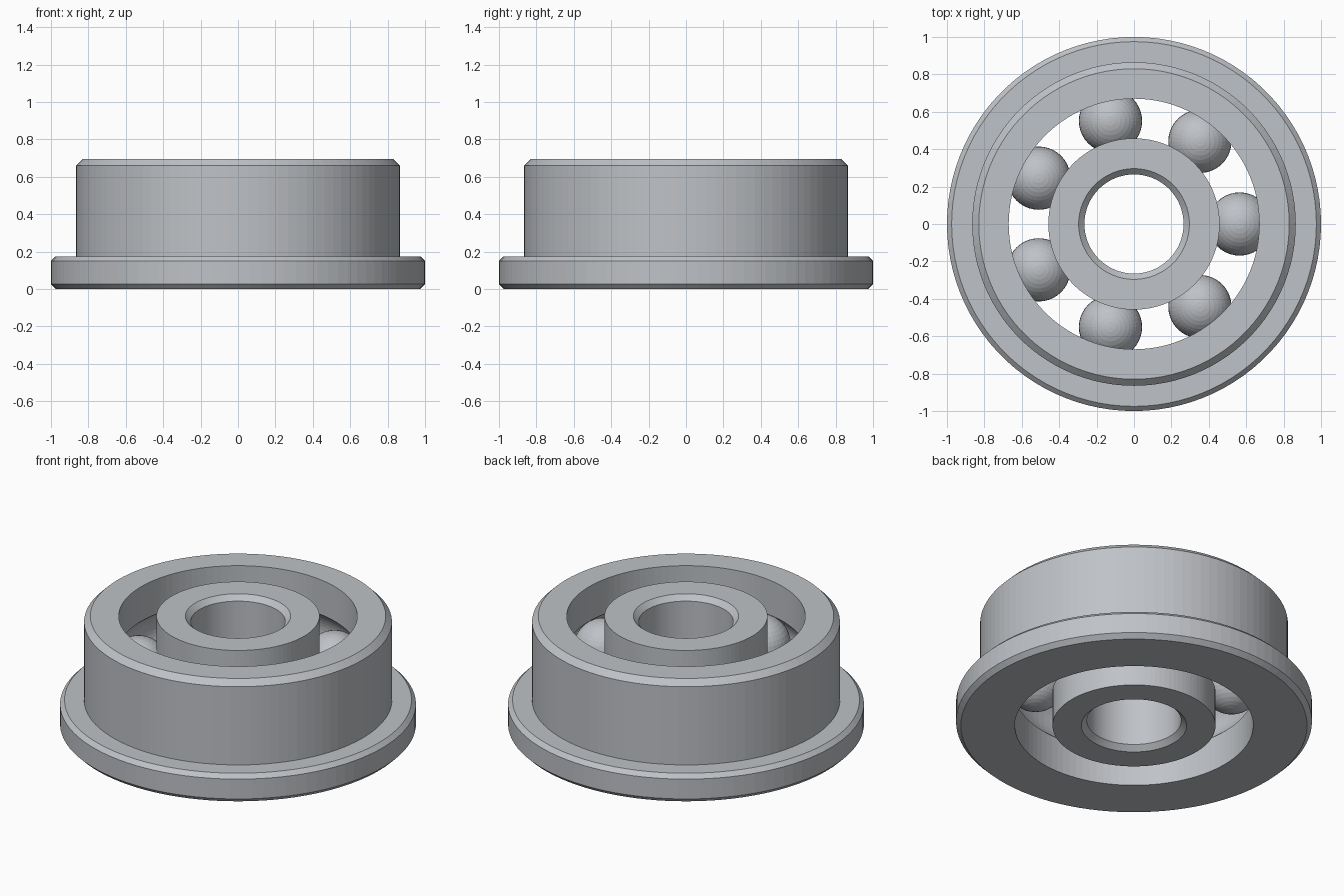
import bpy, bmesh, math

cube = bpy.data.objects.get("Cube")
if cube:
    bpy.data.objects.remove(cube)

HEIGHT = 0.695
MID = HEIGHT / 2
PITCH = 0.565      # radius of the circle of ball centres
BALL = 0.169
BALL_COUNT = 7
SEGMENTS = 100

steel = bpy.data.materials.new("brushed steel")
steel.use_nodes = True
colour = (0.52, 0.54, 0.57, 1)
steel.diffuse_color = colour
steel.node_tree.nodes["Principled BSDF"].inputs["Base Color"].default_value = colour


def add_object(name, bm):
    mesh = bpy.data.meshes.new(name)
    bmesh.ops.recalc_face_normals(bm, faces=bm.faces)
    bm.to_mesh(mesh)
    bm.free()
    mesh.materials.append(steel)
    obj = bpy.data.objects.new(name, mesh)
    bpy.context.collection.objects.link(obj)
    return obj


def lathe(name, profile):
    """Turn a closed (radius, height) profile around the z axis."""
    bm = bmesh.new()
    rings = []
    for i in range(SEGMENTS):
        a = math.tau * i / SEGMENTS
        rings.append([bm.verts.new((r * math.cos(a), r * math.sin(a), z)) for r, z in profile])
    n = len(profile)
    for i, ring in enumerate(rings):
        following = rings[(i + 1) % SEGMENTS]
        for j in range(n):
            k = (j + 1) % n
            bm.faces.new((ring[j], following[j], following[k], ring[k]))
    return add_object(name, bm)


def groove(wall, side, steps=14):
    """Arc of the ball track cut into a wall, from bottom to top."""
    half = math.acos(abs(wall - PITCH) / BALL)
    angles = [half * (2 * i / steps - 1) for i in range(steps + 1)]
    return [(PITCH + side * BALL * math.cos(a), MID + BALL * math.sin(a)) for a in angles]


# Flanged outer ring with chamfered rims and an inward-facing track
outer_bore = 0.67
lathe("outer_ring", [
    (outer_bore, HEIGHT), (0.83, HEIGHT), (0.865, 0.66), (0.865, 0.175),
    (0.975, 0.175), (1, 0.15), (1, 0.027), (0.973, 0), (outer_bore, 0),
] + groove(outer_bore, 1))

# Inner ring with a chamfered bore and an outward-facing track
inner_wall = 0.458
lathe("inner_ring", [
    (inner_wall, HEIGHT), (0.296, HEIGHT), (0.265, HEIGHT - 0.031),
    (0.265, 0.031), (0.296, 0), (inner_wall, 0),
] + groove(inner_wall, -1))

# Balls evenly spaced in the track
for i in range(BALL_COUNT):
    a = math.tau * i / BALL_COUNT
    bm = bmesh.new()
    bmesh.ops.create_uvsphere(bm, u_segments=40, v_segments=20, radius=BALL)
    ball = add_object(f"ball_{i + 1}", bm)
    ball.location = (PITCH * math.cos(a), PITCH * math.sin(a), MID)
